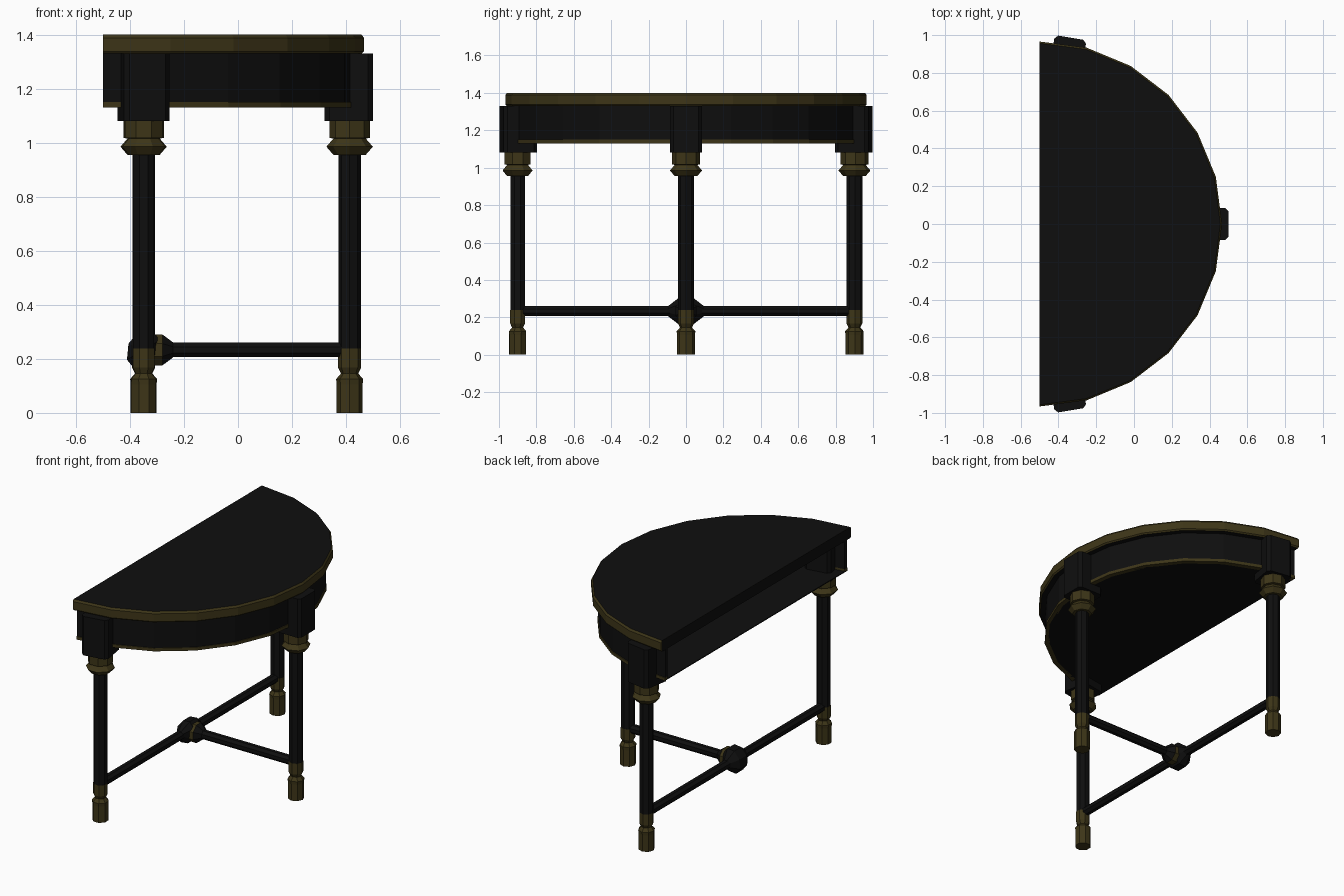
import bpy, bmesh, math
from mathutils import Matrix, Vector

if "Cube" in bpy.data.objects:
    bpy.data.objects.remove(bpy.data.objects["Cube"])


def material(name, rgb):
    m = bpy.data.materials.new(name)
    m.diffuse_color = (*rgb, 1)
    m.use_nodes = True
    m.node_tree.nodes["Principled BSDF"].inputs["Base Color"].default_value = m.diffuse_color
    return m


MATS = [material("black lacquer", (0.0045, 0.0045, 0.0045)),
        material("dark gold", (0.047, 0.036, 0.009))]
BLACK, GOLD = 0, 1
CX = -0.5  # centre of the half circle, on the flat back edge


def finish(bm, name):
    bmesh.ops.remove_doubles(bm, verts=bm.verts, dist=1e-5)
    bmesh.ops.recalc_face_normals(bm, faces=bm.faces)
    me = bpy.data.meshes.new(name)
    for m in MATS:
        me.materials.append(m)
    bm.to_mesh(me)
    bm.free()
    ob = bpy.data.objects.new(name, me)
    bpy.context.collection.objects.link(ob)
    return ob


def half_round(name, profile, mats, segs=12):
    """Sweep a closed (radius, z) profile through 180 degrees; mats per profile edge."""
    bm = bmesh.new()
    n = len(profile)
    rows = []
    for i in range(segs + 1):
        a = -math.pi / 2 + math.pi * i / segs
        rows.append([bm.verts.new((CX + r * math.cos(a), r * math.sin(a), z))
                     for r, z in profile])
    for p, q in zip(rows, rows[1:]):
        for j in range(n):
            k = (j + 1) % n
            if profile[j][0] + profile[k][0] > 0:
                bm.faces.new((p[j], q[j], q[k], p[k])).material_index = mats[j]
    for row in (rows[0], rows[-1]):
        bm.faces.new(row).material_index = mats[1]
    return finish(bm, name)


def turned(name, profile, mats, matrix, sides=8):
    """Eight-sided turned part along local z; profile of (radius, height)."""
    bm = bmesh.new()
    rows = [[bm.verts.new(matrix @ Vector((r * math.cos(2 * math.pi * i / sides),
                                           r * math.sin(2 * math.pi * i / sides), h)))
             for i in range(sides)] for r, h in profile]
    for j in range(len(rows) - 1):
        for i in range(sides):
            k = (i + 1) % sides
            f = bm.faces.new((rows[j][i], rows[j][k], rows[j + 1][k], rows[j + 1][i]))
            f.material_index = mats[j]
    bm.faces.new(rows[0]).material_index = mats[0]
    bm.faces.new(rows[-1]).material_index = mats[-1]
    return finish(bm, name)


# Table top: black surface, gold moulded edge, plain black back
half_round("table_top",
           [(0, 1.33), (0.958, 1.33), (0.966, 1.338), (0.966, 1.388), (0.957, 1.4), (0, 1.4)],
           [BLACK, GOLD, GOLD, GOLD, BLACK, BLACK])
# Back edge of the top
bm = bmesh.new()
bm.faces.new([bm.verts.new((CX, y, z)) for y, z in
              ((-0.957, 1.33), (0.957, 1.33), (0.957, 1.4), (-0.957, 1.4))])
back = finish(bm, "top_back_edge")
back.location.x = -0.0005

# Apron, open at the back, with gold bottom band and a floor panel
half_round("apron", [(0.9, 1.15), (0.925, 1.15), (0.925, 1.33), (0.9, 1.33)], [BLACK] * 4)
half_round("apron_band", [(0.9, 1.13), (0.93, 1.13), (0.93, 1.15), (0.9, 1.15)], [GOLD] * 4)
half_round("apron_floor", [(0, 1.13), (0.91, 1.13), (0.91, 1.136), (0, 1.136)], [BLACK] * 4)

# Three legs with their corner blocks, placed around the half circle
LEG = [(0.048, 0), (0.048, 0.105), (0.05, 0.125), (0.032, 0.146), (0.043, 0.168),
       (0.043, 0.238), (0.042, 0.238), (0.042, 0.955), (0.06, 0.955), (0.086, 0.985),
       (0.06, 1.015), (0.075, 1.018), (0.075, 1.08)]
LEG_MATS = [GOLD] * 6 + [BLACK] + [GOLD] * 5
for name, deg in (("front", 0), ("left", -80.5), ("right", 80.5)):
    M = (Matrix.Translation((CX, 0, 0)) @ Matrix.Rotation(math.radians(deg), 4, 'Z')
         @ Matrix.Translation((0.913, 0, 0)))
    spin = Matrix.Rotation(math.radians(0 if deg == 0 else 14), 4, 'Z')
    turned(name + "_leg", LEG, LEG_MATS, M @ spin)
    bm = bmesh.new()
    bmesh.ops.create_cube(bm, size=1, matrix=M @ Matrix.Translation((-0.003, 0, 1.205))
                          @ Matrix.Diagonal((0.18, 0.17, 0.25, 1)))
    upright = [e for e in bm.edges
               if abs(e.verts[0].co.z - e.verts[1].co.z) > 0.1]
    bmesh.ops.bevel(bm, geom=upright, offset=0.018, segments=1, affect='EDGES')
    finish(bm, name + "_corner_block")

# Stretchers: one bar between the side legs, one to the front leg, meeting in a hub
HUB = Matrix.Translation((-0.35, 0, 0.233))
flat = Matrix.Rotation(math.pi / 8, 4, 'Z')
along_y = HUB @ Matrix.Rotation(-math.pi / 2, 4, 'X') @ flat
along_x = HUB @ Matrix.Rotation(math.pi / 2, 4, 'Y') @ flat
turned("side_stretcher", [(0.029, -0.9), (0.029, 0.9)], [BLACK], along_y)
turned("front_stretcher", [(0.029, 0), (0.029, 0.76)], [BLACK], along_x)
turned("stretcher_hub", [(0.03, -0.095), (0.08, -0.035), (0.08, 0.035), (0.03, 0.095)],
       [BLACK] * 3, along_y @ Matrix.Diagonal((0.75, 1, 1, 1)))
turned("hub_collar", [(0.062, 0), (0.062, 0.07), (0.03, 0.11)], [GOLD, BLACK], along_x)
